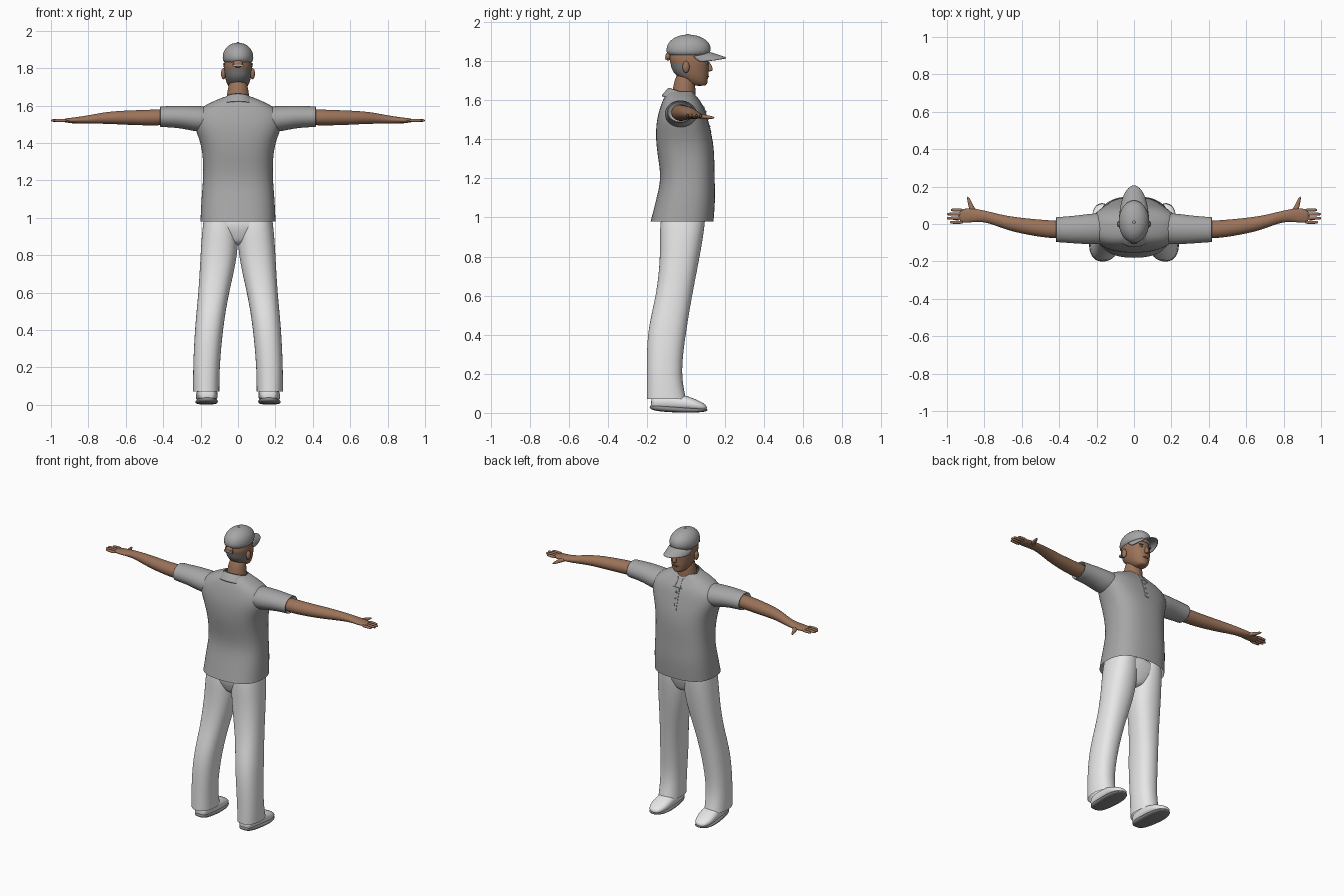
import bpy, bmesh, math
from mathutils import Vector, Matrix

if "Cube" in bpy.data.objects:
    bpy.data.objects.remove(bpy.data.objects["Cube"], do_unlink=True)


def material(name, *rgb):
    colour = (*(rgb * 3)[:3], 1)
    mat = bpy.data.materials.new(name)
    mat.use_nodes = True
    mat.diffuse_color = colour
    mat.node_tree.nodes["Principled BSDF"].inputs["Base Color"].default_value = colour
    return mat


SHIRT = material("shirt grey", .38)
WHITE = material("trouser white", .8)
SKIN = material("skin brown", .33, .17, .1)
LIPS = material("lip brown", .2, .1, .07)
HAIR = material("hair grey", .2)
SOLE = material("sole grey", .25)
DARK = material("eye dark", .03)


def finish(name, bm, materials, mirror=False, smooth=True, subdiv=0, thickness=0):
    """Turn a bmesh into an object with its shading and modifiers."""
    bmesh.ops.recalc_face_normals(bm, faces=bm.faces)
    for face in bm.faces:
        face.smooth = smooth
    mesh = bpy.data.meshes.new(name)
    bm.to_mesh(mesh)
    bm.free()
    for mat in materials:
        mesh.materials.append(mat)
    ob = bpy.data.objects.new(name, mesh)
    bpy.context.collection.objects.link(ob)
    if mirror:
        ob.modifiers.new("mirror", "MIRROR").use_mirror_merge = False
    if thickness:
        solid = ob.modifiers.new("thickness", "SOLIDIFY")
        solid.thickness, solid.offset = thickness, 0
    if subdiv:
        subsurf = ob.modifiers.new("smooth", "SUBSURF")
        subsurf.levels = subsurf.render_levels = subdiv


def ring(x=0, y=0, z=0, wide=0, deep=0, high=0):
    """Oval section: a centre and two of the half sizes along x, y and z."""
    return Vector((x, y, z)), wide, deep, high


def loft(name, rings, mat, caps=True, mirror=False, sides=16, power=2, rule=None, extra=()):
    """Skin the rings; power above two makes them squarer."""
    bm = bmesh.new()
    fit = 3 / (2 + math.cos(math.tau / sides))
    rows = []
    for centre, wide, deep, high in rings:
        row = []
        for i in range(sides):
            c, s = (fit * math.copysign(abs(t) ** (2 / power), t)
                    for t in (math.cos(math.tau * i / sides), math.sin(math.tau * i / sides)))
            offset = Vector((wide * c, deep * (s if wide else c), high * s))
            row.append(bm.verts.new(centre + offset))
        rows.append(row)
    for low, top in zip(rows, rows[1:]):
        for i in range(sides):
            j = (i + 1) % sides
            face = bm.faces.new((low[i], low[j], top[j], top[i]))
            if rule:
                face.material_index = rule(face.calc_center_median())
    if caps:
        bm.faces.new(rows[0])
        bm.faces.new(rows[-1])
    finish(name, bm, [mat, *extra], mirror, subdiv=2)


def ball(name, centre, size, mat, mirror=False):
    bm = bmesh.new()
    bmesh.ops.create_uvsphere(bm, u_segments=16, v_segments=10, radius=1)
    bmesh.ops.transform(bm, verts=bm.verts, matrix=Matrix.LocRotScale(centre, None, size))
    finish(name, bm, [mat], mirror)


def box(name, centre, size, mat, lean=0):
    bm = bmesh.new()
    bmesh.ops.create_cube(bm, size=1)
    turn = Matrix.Rotation(lean, 3, "X").to_quaternion()
    bmesh.ops.transform(bm, verts=bm.verts, matrix=Matrix.LocRotScale(Vector(centre), turn, Vector(size)))
    finish(name, bm, [mat], smooth=False)


def sheet(name, point, columns, rows, mat, thickness):
    """Curved panel from point(u, v), with u and v running from zero to one."""
    bm = bmesh.new()
    grid = [[bm.verts.new(point(i / columns, j / rows)) for i in range(columns + 1)]
            for j in range(rows + 1)]
    for low, top in zip(grid, grid[1:]):
        for i in range(columns):
            bm.faces.new((low[i], low[i + 1], top[i + 1], top[i]))
    finish(name, bm, [mat], subdiv=1, thickness=thickness)


# Trousers
loft("trouser_leg", [
    ring(x=.17, y=-.1, z=.07, wide=.07, deep=.1),
    ring(x=.17, y=-.115, z=.2, wide=.07, deep=.085),
    ring(x=.155, y=-.1, z=.42, wide=.075, deep=.1),
    ring(x=.13, y=-.06, z=.6, wide=.08, deep=.09),
    ring(x=.1, y=-.03, z=.8, wide=.1, deep=.1),
    ring(x=.095, y=-.02, z=.95, wide=.095, deep=.115),
    ring(x=.095, y=-.01, z=1.04, wide=.08, deep=.11),
], WHITE, caps=False, mirror=True, power=2.3)
loft("hips", [
    ring(y=-.02, z=.85, wide=.05, deep=.07),
    ring(y=-.02, z=.9, wide=.13, deep=.09),
    ring(y=-.02, z=.96, wide=.185, deep=.115),
    ring(y=-.01, z=1.05, wide=.17, deep=.11),
], WHITE, power=2.4)

# Shoes
loft("shoe", [
    ring(x=.165, y=-.18, z=.05, wide=.035, high=.03),
    ring(x=.165, y=-.15, z=.06, wide=.05, high=.045),
    ring(x=.165, y=-.03, z=.055, wide=.058, high=.045),
    ring(x=.17, y=.05, z=.04, wide=.06, high=.03),
    ring(x=.17, y=.11, z=.025, wide=.03, high=.015),
], WHITE, mirror=True, power=2.3)
loft("shoe_sole", [
    ring(x=.165, y=-.19, z=.03, wide=.04, high=.015),
    ring(x=.165, y=-.1, z=.02, wide=.055, high=.017),
    ring(x=.17, y=.04, z=.012, wide=.065, high=.012),
    ring(x=.17, y=.115, z=.015, wide=.03, high=.008),
], SOLE, mirror=True, power=3)

# Shirt body and sleeves
loft("shirt_body", [
    ring(y=-.02, z=.98, wide=.2, deep=.16),
    ring(z=1.1, wide=.195, deep=.15),
    ring(y=.01, z=1.2, wide=.185, deep=.135),
    ring(z=1.32, wide=.185, deep=.145),
    ring(y=-.01, z=1.41, wide=.2, deep=.145),
    ring(y=-.02, z=1.5, wide=.24, deep=.13),
    ring(y=-.02, z=1.57, wide=.23, deep=.11),
    ring(y=-.03, z=1.62, wide=.14, deep=.08),
    ring(y=-.025, z=1.645, wide=.075, deep=.06),
], SHIRT, caps=False, sides=20, power=2.5)
cuff = dict(y=-.03, z=1.54)
loft("shirt_sleeve", [
    ring(x=.12, y=-.025, z=1.53, deep=.075, high=.06),
    ring(x=.2, y=-.025, z=1.525, deep=.085, high=.072),
    ring(x=.3, deep=.075, high=.06, **cuff),
    ring(x=.4, deep=.067, high=.055, **cuff),
    ring(x=.417, deep=.067, high=.055, **cuff),
    ring(x=.416, deep=.062, high=.05, **cuff),
], SHIRT, caps=False, mirror=True)
loft("sleeve_lining", [
    ring(x=.416, deep=.062, high=.05, **cuff),
    ring(x=.36, deep=.03, high=.03, **cuff),
], WHITE, caps=False, mirror=True)


def collar_point(u, v):
    angle = math.radians(100 + 340 * u)
    front = (1 + math.sin(angle)) / 2
    radius = .066 + .04 * v
    drop = .045 * front + (.045 + .015 * front) * v
    return Vector((radius * math.cos(angle), (radius + .01 * front) * math.sin(angle) - .02, 1.665 - drop))


sheet("shirt_collar", collar_point, 24, 2, SHIRT, .006)

# Front placket and buttons
box("shirt_placket", (0, .106, 1.5), (.034, .012, .14), SHIRT, lean=.27)
for step in range(3):
    ball("shirt_button", Vector((0, .12 - .01 * step, 1.465 + .038 * step)), Vector((.006, .005, .006)), SOLE)

# Arms and hands
loft("arm", [
    ring(x=.34, y=-.03, z=1.54, deep=.046, high=.042),
    ring(x=.45, y=-.03, z=1.535, deep=.048, high=.043),
    ring(x=.6, y=-.01, z=1.535, deep=.042, high=.038),
    ring(x=.7, y=.01, z=1.535, deep=.036, high=.032),
    ring(x=.8, y=.045, z=1.525, deep=.028, high=.022),
    ring(x=.88, y=.047, z=1.52, deep=.04, high=.015),
    ring(x=.94, y=.042, z=1.52, deep=.035, high=.01),
], SKIN, mirror=True)
for step, tip in enumerate((.985, 1, 1, .98)):
    spot = dict(y=.009 + .022 * step, z=1.52)
    loft("finger", [
        ring(x=.91, deep=.01, high=.01, **spot),
        ring(x=tip - .01, deep=.008, high=.008, **spot),
        ring(x=tip, deep=.005, high=.005, **spot),
    ], SKIN, mirror=True, sides=8)
loft("thumb", [
    ring(x=.85, y=.05, z=1.52, wide=.024, high=.012),
    ring(x=.87, y=.09, z=1.515, wide=.014, high=.012),
    ring(x=.89, y=.15, z=1.51, wide=.006, high=.006),
], SKIN, mirror=True, sides=8)

# Neck and head, with hair on the lower back of the head
loft("neck", [
    ring(y=-.01, z=1.54, wide=.08, deep=.07),
    ring(y=-.015, z=1.62, wide=.06, deep=.06),
    ring(z=1.76, wide=.05, deep=.05),
], SKIN)
loft("head", [
    ring(y=.07, z=1.673, wide=.025, deep=.03),
    ring(y=.06, z=1.685, wide=.04, deep=.05),
    ring(y=.045, z=1.705, wide=.054, deep=.065),
    ring(y=.03, z=1.73, wide=.064, deep=.085),
    ring(y=.02, z=1.76, wide=.071, deep=.095),
    ring(y=.02, z=1.79, wide=.075, deep=.098),
    ring(y=.01, z=1.82, wide=.076, deep=.1),
    ring(y=.01, z=1.9, wide=.05, deep=.07),
], SKIN, sides=24, power=2.15, extra=[HAIR],
    rule=lambda spot: int(spot.y < -.01 and 1.7 < spot.z < 1.8))

# Face
loft("nose", [
    ring(y=.118, z=1.747, wide=.012, deep=.012),
    ring(y=.124, z=1.755, wide=.014, deep=.018),
    ring(y=.112, z=1.8, wide=.006, deep=.008),
], SKIN, sides=10)
ball("ear", Vector((.078, 0, 1.77)), Vector((.013, .018, .03)), SKIN, mirror=True)
ball("eye_white", Vector((.03, .104, 1.79)), Vector((.012, .008, .006)), WHITE, mirror=True)
ball("eye_pupil", Vector((.03, .11, 1.79)), Vector((.005, .004, .005)), DARK, mirror=True)
ball("eyebrow", Vector((.03, .106, 1.803)), Vector((.017, .007, .004)), HAIR, mirror=True)
ball("mouth", Vector((0, .109, 1.722)), Vector((.022, .008, .006)), LIPS)

# Cap with brim and rear opening
loft("cap_crown", [
    ring(y=.01, z=1.815, wide=.082, deep=.11),
    ring(y=.014, z=1.87, wide=.083, deep=.116),
    ring(y=.014, z=1.9, wide=.072, deep=.1),
    ring(y=.012, z=1.925, wide=.048, deep=.066),
    ring(y=.01, z=1.936, wide=.015, deep=.02),
], SHIRT, sides=24)


def brim_point(u, v):
    angle = math.radians(156 * u - 78)
    side, ahead = math.sin(angle), math.cos(angle)
    return Vector((.08 * side * (1 - .08 * v), .01 + .108 * ahead + .09 * v * ahead ** .6,
                   1.845 - .03 * v - .02 * side ** 2))


sheet("cap_brim", brim_point, 16, 4, SHIRT, .008)
ball("cap_opening", Vector((0, -.092, 1.823)), Vector((.026, .014, .02)), SKIN)
box("cap_strap", (0, -.102, 1.814), (.06, .009, .012), SHIRT)
ball("cap_button", Vector((0, .01, 1.935)), Vector((.008, .008, .004)), SHIRT)
